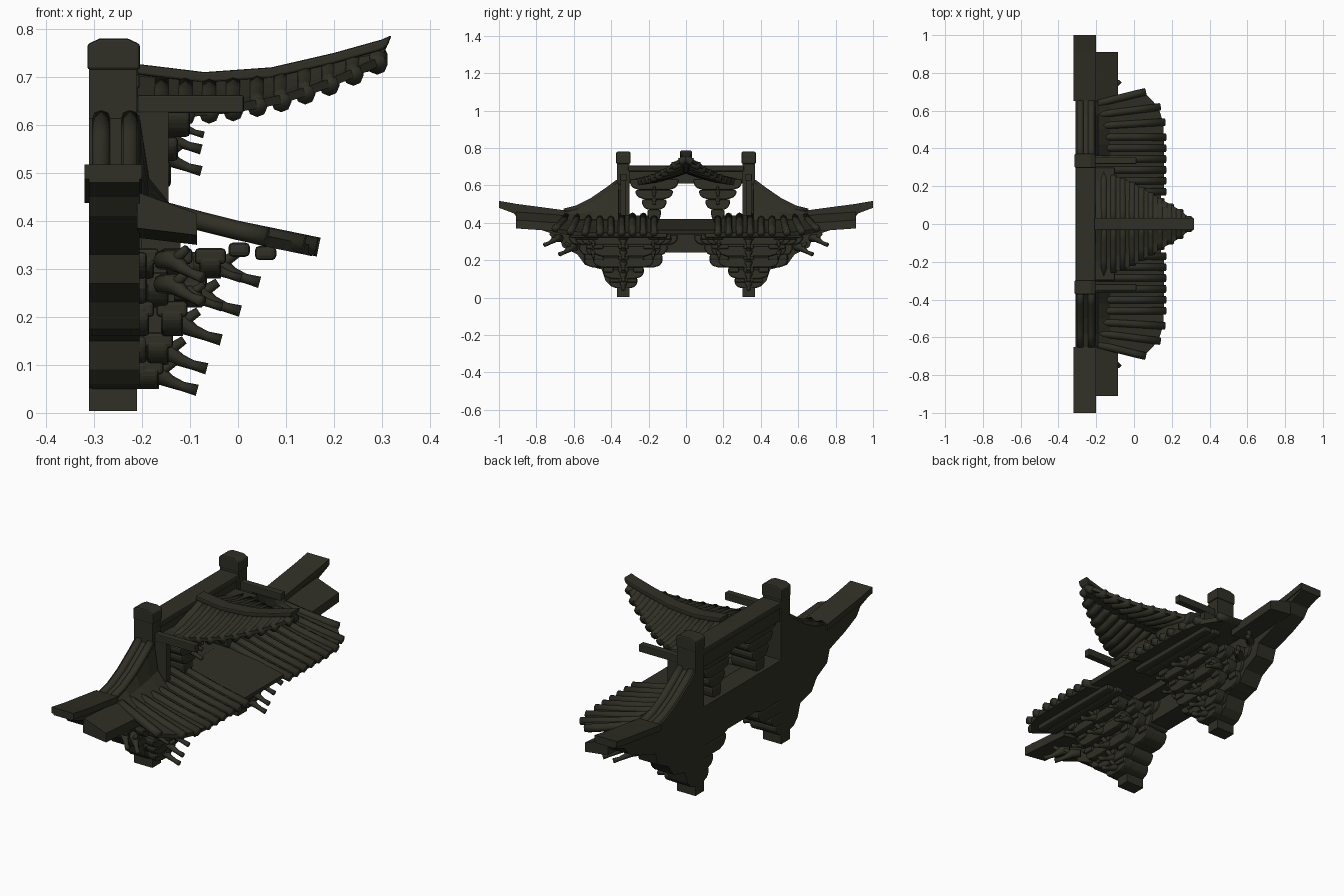
import bpy, bmesh, math
from mathutils import Vector

if "Cube" in bpy.data.objects:
    bpy.data.objects.remove(bpy.data.objects["Cube"])

mat = bpy.data.materials.new("dark olive timber")
mat.diffuse_color = (0.029, 0.029, 0.019, 1)
mat.use_nodes = True
mat.node_tree.nodes["Principled BSDF"].inputs["Base Color"].default_value = mat.diffuse_color


def make(name, verts, faces, smooth=False, bevel=0, thick=0):
    me = bpy.data.meshes.new(name)
    me.from_pydata(verts, [], faces)
    bm = bmesh.new()
    bm.from_mesh(me)
    bmesh.ops.recalc_face_normals(bm, faces=bm.faces)
    bm.to_mesh(me)
    bm.free()
    me.materials.append(mat)
    ob = bpy.data.objects.new(name, me)
    bpy.context.collection.objects.link(ob)
    for p in me.polygons:
        p.use_smooth = smooth
    if thick:
        m = ob.modifiers.new("thickness", 'SOLIDIFY')
        m.thickness = thick
        m.offset = 0
    if bevel:
        m = ob.modifiers.new("bevel", 'BEVEL')
        m.width = bevel
        m.segments = 2
    return ob


def prism(name, pts, a, b, axis='x', bevel=0, shift=(0, 0)):
    """Extrude a profile: (y, z) along x, or (x, z) along y; shift moves the far end."""
    f = (lambda p, d: (d, p[0], p[1])) if axis == 'x' else (lambda p, d: (p[0], d, p[1]))
    n = len(pts)
    v = [f(p, a) for p in pts] + [f((p[0] + shift[0], p[1] + shift[1]), b) for p in pts]
    fc = [list(range(n)), list(range(n, 2 * n))]
    fc += [[i, (i + 1) % n, n + (i + 1) % n, n + i] for i in range(n)]
    return make(name, v, fc, bevel=bevel)


def box(name, x0, x1, y0, y1, z0, z1, bevel=0):
    return prism(name, [(y0, z0), (y1, z0), (y1, z1), (y0, z1)], x0, x1, bevel=bevel)


def tube(name, path, radii, sides=8):
    """Round rod along a path with one radius per point."""
    path = [Vector(p) for p in path]
    n = len(path)
    if not isinstance(radii, (list, tuple)):
        radii = [radii] * n
    v, fc = [], []
    for i, p in enumerate(path):
        t = (path[min(i + 1, n - 1)] - path[max(i - 1, 0)]).normalized()
        u = t.cross(Vector((0, 0, 1)))
        u = u.normalized() if u.length > 0.01 else Vector((0, 1, 0))
        w = t.cross(u)
        for k in range(sides):
            a = 2 * math.pi * k / sides
            v.append(p + (u * math.cos(a) + w * math.sin(a)) * radii[i])
    for i in range(n - 1):
        for k in range(sides):
            k2 = (k + 1) % sides
            fc.append([i * sides + k, i * sides + k2, (i + 1) * sides + k2, (i + 1) * sides + k])
    fc += [list(range(sides)), list(range((n - 1) * sides, n * sides))]
    return make(name, v, fc, smooth=True)


def sheet(name, rows, thick):
    m = len(rows[0])
    v = [p for r in rows for p in r]
    fc = [[i * m + j, i * m + j + 1, (i + 1) * m + j + 1, (i + 1) * m + j]
          for i in range(len(rows) - 1) for j in range(m - 1)]
    return make(name, v, fc, thick=thick)


def lerp(tab, x):
    for (a, p), (b, q) in zip(tab, tab[1:]):
        if x <= b:
            return p + (q - p) * max(0, (x - a) / (b - a))
    return tab[-1][1]


def bow_arm(name, x0, x1, yc, h, z0, z1):
    """Bracket arm with curved lower ends."""
    c = min(0.05, h * 0.5)
    d = z1 - z0
    pts = [(yc - h, z1), (yc - h, z0 + d * .6), (yc - h + c * .3, z0 + d * .2), (yc - h + c, z0),
           (yc + h - c, z0), (yc + h - c * .3, z0 + d * .2), (yc + h, z0 + d * .6), (yc + h, z1)]
    prism(name, pts, x0, x1, bevel=0.008)


def claw(name, x, y, z, dx=1, dy=0, k=1.0):
    """Drooping beam tip with a small upper spur."""
    f = lambda r, h: (x + r * dx * k, y + r * dy * k, z + h * k)
    tube(name, [f(-.06, .018), f(-.02, .018), f(.01, .0), f(.035, -.01), f(.065, -.018)],
         [.02 * k, .022 * k, .013 * k, .010 * k, .012 * k])
    tube(name + "_spur", [f(-.02, .012), f(.0, .03), f(.018, .042)], [.016 * k, .011 * k, .009 * k])


roof_z = [(-.21, .435), (-.08, .40), (0, .38), (.17, .345)]
wing_top = [(.36, .62), (.42, .575), (.5, .52), (.58, .48), (.65, .462), (.8, .482), (.9, .495), (1, .512)]
wing_low = [(1, .48), (.92, .45), (.89, .41), (.80, .37), (.68, .33), (.66, .27), (.58, .23),
            (.54, .175), (.45, .15), (.43, .09), (.40, .06), (.36, .05)]

# back wall panel and top ridge beam between the posts
box("middle_wall", -.31, -.2, -.31, .31, .24, .42)
box("top_beam", -.30, -.22, -.31, .31, .61, .69)
box("top_beam_cap", -.31, -.205, -.31, .31, .675, .705, .006)

for s, side in ((1, "right"), (-1, "left")):
    yc = .335 * s
    # posts with chamfered caps and projecting arms
    box("post_" + side, -.31, -.21, yc - .034, yc + .034, .004, .73)
    prism("post_cap_" + side, [(-.314, .715), (-.204, .715), (-.204, .768), (-.23, .78), (-.288, .78), (-.314, .768)],
          yc - .038, yc + .038, 'y', bevel=.006)
    box("post_arm_" + side, -.21, .012, yc - .017, yc + .017, .625, .662, .004)
    box("post_brace_" + side, -.21, -.145, yc - .015, yc + .015, .44, .63)

    # upswept side wing with rolls and eave plate
    prism("wing_" + side, [(p * s, q) for p, q in wing_top + wing_low], -.31, -.205)
    for x in (-.285, -.225):
        tube("wing_roll_" + side, [(x, p * s, q - .006) for p, q in wing_top[:5]], .02)
    prism("wing_ridge_" + side, [(p * s, q + .005) for p, q in wing_top[4:]] +
          [(p * s, q - .025) for p, q in reversed(wing_top[4:])], -.32, -.2)
    prism("wing_eave_" + side, [(-.21, .44), (-.085, .395), (-.085, .35), (-.21, .365)], .62 * s, .91 * s, 'y',
          shift=(0, .02))

    # slope joining wing and lower roof
    sheet("hip_slope_" + side, [[(-.21, p * s, q - .01), (-.19, p * s, .435 + (q - .45) * .3), (-.13, p * s, .412)]
                                for p, q in wing_top[:5]], .012)

    # tiled lower roof
    rows = []
    for i in range(9):
        y0 = .17 + .058 * i
        y1 = y0 + max(0, i - 5) * .022
        xe = lerp([(.52, .168), (.6, .15), (.65, .12), (.70, .06), (.76, -.01)], y1)
        xs = [-.21, -.08, .0, xe] if xe > .02 else [-.21, -.14, -.08, xe]
        line = [(x, (y0 + (y1 - y0) * (x + .21) / (xe + .21)) * s, lerp(roof_z, x)) for x in xs]
        rows.append([(p[0] - (.012 if j == 3 else 0), p[1], p[2] - .008) for j, p in enumerate(line)])
        tube("roof_roll_" + side, line, .02)
    sheet("lower_roof_" + side, rows, .022)

    # lower bracket cluster: stacked arms, cap blocks and claws
    tiers = [(.05, .105, .075, -.165), (.10, .16, .11, -.145), (.16, .225, .21, -.115),
             (.22, .285, .235, -.075), (.28, .335, .29, -.035)]
    for i, (z0, z1, h, xm) in enumerate(tiers):
        bow_arm("bracket_core_" + side, -.31, -.19, yc, h, z0, z1)
        n = max(1, i)
        for k in range(n):
            x = xm - .07 * k
            if x < -.2:
                break
            hh = h * (.55 + .45 * (k + 1) / n)
            bow_arm("bracket_arm_" + side, x - .045, x, yc, hh, z0, z1 - .01)
            for t in (-1, 0, 1):
                yb = yc + t * (hh - .03)
                box("bracket_block_" + side, x - .055, x + .01, yb - .028, yb + .028, z1 - .025, z1 + .008, .008)
        box("bracket_beam_" + side, -.21, xm, yc - .022, yc + .022, z0, z1)
        claw("bracket_claw_" + side, xm + .015, yc, z0 + (.015 if i < 1 else .01))
        if i > 2:
            for t in (-.16, .16):
                claw("side_claw_" + side, xm - .01, yc + t * s, z0 + .015, k=.8)
    for yy, z in ((.63, .25), (.71, .30)):
        claw("corner_claw_" + side, -.12, yy * s, z, .7, .7 * s)
    for x, z in ((-.02, .325), (.035, .318)):
        box("eave_purlin_" + side, x, x + .045, min(.1 * s, .62 * s), max(.1 * s, .62 * s), z, z + .03, .01)

    # upper bracket cluster
    yu = .17 * s
    for z0, z1, h, xm in ((.41, .47, .036, -.15), (.47, .525, .065, -.14), (.525, .575, .1, -.125), (.575, .635, .13, -.10)):
        bow_arm("upper_bracket_" + side, -.29, xm, yu, h, z0, z1)
    for x, z in ((-.135, .52), (-.135, .565), (-.11, .59)):
        claw("upper_claw_" + side, x, yu, z, k=.9 if z < .58 else .6)

    # half of the upper gable roof with rolls under the eave
    ye = [(-.21, .295), (0, .215), (.24, .075), (.29, .035)]
    ze = [(-.21, .615), (0, .635), (.1, .655), (.2, .69), (.29, .73)]
    zr = [(-.21, .70), (-.07, .69), (.07, .70), (.2, .73), (.29, .755)]
    rows = []
    for i in range(11):
        x = -.21 + .05 * i
        e, a, b = lerp(ye, x), lerp(zr, x), lerp(ze, x)
        rows.append([(x, e * t * s, a + (b - a) * (1 - (1 - t) ** 1.5)) for t in (0, .33, .66, 1)])
        if i > 0:
            tube("upper_roll_" + side, [(p[0], p[1], p[2] - .006) for p in rows[-1]], .021)
    sheet("upper_roof_" + side, rows, .018)

# flat middle of the lower roof and the lintel below it
sheet("middle_roof", [[(x, y, z) for y in (-.18, .18)] for x, z in ((-.21, .41), (0, .38), (.14, .35))], .022)
box("middle_lintel", -.21, -.12, -.15, .15, .335, .37)

# upswept ridge of the upper roof
top = [(-.21, .727), (-.07, .71), (.07, .72), (.2, .75), (.30, .778), (.32, .787)]
low = [(.29, .715), (.2, .695), (.07, .67), (-.07, .66), (-.21, .665)]
prism("upper_ridge", top + low, -.022, .022, 'y', .004)
prism("upper_ridge_cap", top + [(.312, .765)] + [(x, z - .022) for x, z in reversed(top[:5])], -.032, .032, 'y', .005)
